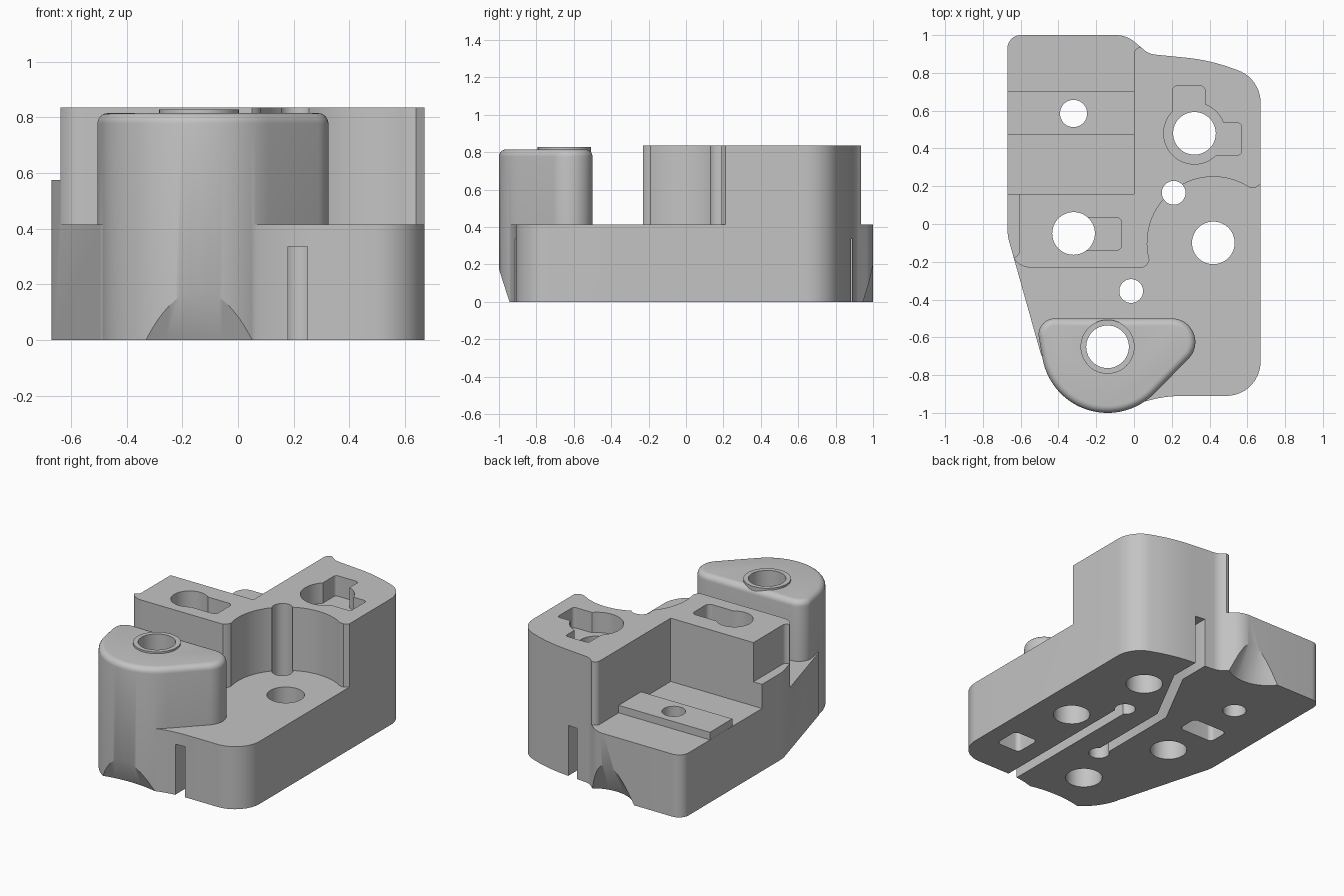
import bpy
import bmesh
from math import cos, sin, tan, radians
from mathutils import Vector
from mathutils.geometry import convex_hull_2d

cube = bpy.data.objects.get("Cube")
if cube:
    bpy.data.objects.remove(cube, do_unlink=True)

SHADE = (0.55, 0.55, 0.55, 1)
grey = bpy.data.materials.new("grey metal")
grey.use_nodes = True
grey.diffuse_color = SHADE
grey.node_tree.nodes["Principled BSDF"].inputs["Base Color"].default_value = SHADE


def make(name, bm):
    bmesh.ops.recalc_face_normals(bm, faces=bm.faces)
    mesh = bpy.data.meshes.new(name)
    bm.to_mesh(mesh)
    bm.free()
    mesh.materials.append(grey)
    ob = bpy.data.objects.new(name, mesh)
    bpy.context.collection.objects.link(ob)
    return ob


def rounded(corners, steps=10):
    """Turn (x, y, radius) corners into a filleted outline."""
    out = []
    n = len(corners)
    for i, (x, y, r) in enumerate(corners):
        p = Vector((x, y, 0))
        if r == 0:
            out.append((x, y))
            continue
        d1 = (Vector((*corners[i - 1][:2], 0)) - p).normalized()
        d2 = (Vector((*corners[(i + 1) % n][:2], 0)) - p).normalized()
        half = d1.angle(d2) / 2
        centre = p + (d1 + d2).normalized() * (r / sin(half))
        a = (p + d1 * (r / tan(half)) - centre).normalized()
        b = (p + d2 * (r / tan(half)) - centre).normalized()
        for k in range(steps + 1):
            q = centre + a.lerp(b, k / steps).normalized() * r
            out.append((q.x, q.y))
    return out


def arc(x, y, r, start=0, end=360, n=48):
    full = end - start == 360
    return [(x + r * cos(radians(start + (end - start) * k / n)),
             y + r * sin(radians(start + (end - start) * k / n)))
            for k in range(n if full else n + 1)]


def rect(x0, x1, y0, y1, r=0):
    return rounded([(x0, y0, r), (x1, y0, r), (x1, y1, r), (x0, y1, r)], 5)


def loft(name, layers):
    """Closed solid through (outline, height) layers of equal point count."""
    bm = bmesh.new()
    rings = [[bm.verts.new((x, y, z)) for x, y in outline] for outline, z in layers]
    bm.faces.new(rings[0])
    bm.faces.new(rings[-1])
    for low, top in zip(rings, rings[1:]):
        for i in range(len(low)):
            bm.faces.new((low[i - 1], low[i], top[i], top[i - 1]))
    return make(name, bm)


def prism(name, outline, z0, z1):
    return loft(name, [(outline, z0), (outline, z1)])


def scoop(x, y, r, slope):
    """Upright cone whose radius at the floor is r."""
    low = 0.1
    height = r / slope + low
    bm = bmesh.new()
    bmesh.ops.create_cone(bm, cap_ends=True, segments=128, radius1=r + low * slope,
                          radius2=0, depth=height)
    bmesh.ops.translate(bm, verts=bm.verts, vec=(x, y, height / 2 - low))
    return make("scoop", bm)


def combine(target, tool, operation):
    mod = target.modifiers.new("bool", 'BOOLEAN')
    mod.operation = operation
    mod.solver = 'EXACT'
    mod.object = tool
    bpy.context.view_layer.objects.active = target
    bpy.ops.object.modifier_apply(modifier=mod.name)
    bpy.data.objects.remove(tool, do_unlink=True)


FLOOR, TOP = 0.415, 0.835

# Full-height body outline
body = prism("machined_block", rounded([
    (-.67, -.06, .25), (-.49, -.7, .05), (-.3, -.85, 0), (-.03, -.972, 0),
    (.12, -.91, .7), (.67, -.91, .18), (.67, .77, .18), (.4, .868, 1),
    (.08, .9, .1), (-.04, 1, .15), (-.67, 1, .07)]), 0, TOP)

# Terraces: front floor with round recess, rear left floor, side step
front = [(.8, .3), (.67, .21), (.64, .19)] + arc(.42, -.1, .35, 57, 195, 40)
front += [(.07, -.215)]
front += rounded([(.05, -.23, 0), (-.62, -.23, .1), (-.66, -.12, 0)])
front += [(-.8, -.12), (-.8, -1.2), (.8, -1.2)]
combine(body, prism("front_cut", front, FLOOR, 1), 'DIFFERENCE')
rear = rounded([(-1, .16, 0), (0, .16, 0), (0, .935, .035), (.06, .937, 0),
                (.06, 1.2, 0), (-1, 1.2, 0)])
combine(body, prism("rear_cut", rear, FLOOR, 1), 'DIFFERENCE')
combine(body, prism("step_cut", rect(-1, -.607, -.175, .5, .03), .575, 1), 'DIFFERENCE')

# Raised pad on the rear floor
combine(body, prism("pad", rect(-.669, .05, .47, .705), .3, FLOOR + .05), 'UNION')


# Front post with a rounded top edge, and its collar
def post_points(inset):
    return (arc(-.42, -.585, .085 - inset) + arc(.2, -.625, .125 - inset)
            + arc(-.14, -.65, .35 - inset, 185, 355))


hull = convex_hull_2d([Vector(p) for p in post_points(0)])
layers = [(0, 0)]
for k in range(7):
    a = radians(15 * k)
    layers.append((.038 * (1 - cos(a)), .777 + .038 * sin(a)))
post = loft("post", [([post_points(inset)[i] for i in hull], z) for inset, z in layers])
combine(body, post, 'UNION')
combine(body, prism("collar", arc(-.14, -.65, .143), .6, .827), 'UNION')

# Keyed pockets in the upper faces
pockets = [arc(.32, .48, .163), rect(.205, .375, .5, .73, .02),
           rect(.35, .57, .365, .535, .02), rect(-.32, -.065, -.14, .035, .03)]
for outline in pockets:
    combine(body, prism("pocket", outline, .7, 1), 'DIFFERENCE')

# Through holes
for x, y, r in [(.32, .48, .113), (-.32, -.05, .113), (.42, -.1, .113),
                (-.14, -.65, .113), (-.32, .585, .072), (.21, .165, .063), (-.015, -.355, .063)]:
    combine(body, prism("hole", arc(x, y, r), -.2, 1.2), 'DIFFERENCE')

# Channels and pockets in the underside
W = .035
for path in ([(.215, -1.2), (.215, .165)],
             [(-.015, -.355), (-.015, .25), (.21, .68), (.21, 1.2)]):
    ribbon = [(x - W, y) for x, y in path] + [(x + W, y) for x, y in reversed(path)]
    combine(body, prism("channel", ribbon, -.1, .335), 'DIFFERENCE')
for outline in (rect(.375, .55, -.665, -.485, .03), rect(-.455, -.2, .2, .345, .03)):
    combine(body, prism("lower_pocket", outline, -.1, .15), 'DIFFERENCE')

# Relief scoops at the bottom edges
combine(body, scoop(-.14, -1.72, .8, .45), 'DIFFERENCE')
combine(body, scoop(-.12, 1.15, .25, .47), 'DIFFERENCE')

bpy.ops.object.select_all(action='DESELECT')
body.select_set(True)
bpy.context.view_layer.objects.active = body
bpy.ops.object.shade_smooth_by_angle(angle=radians(30))
